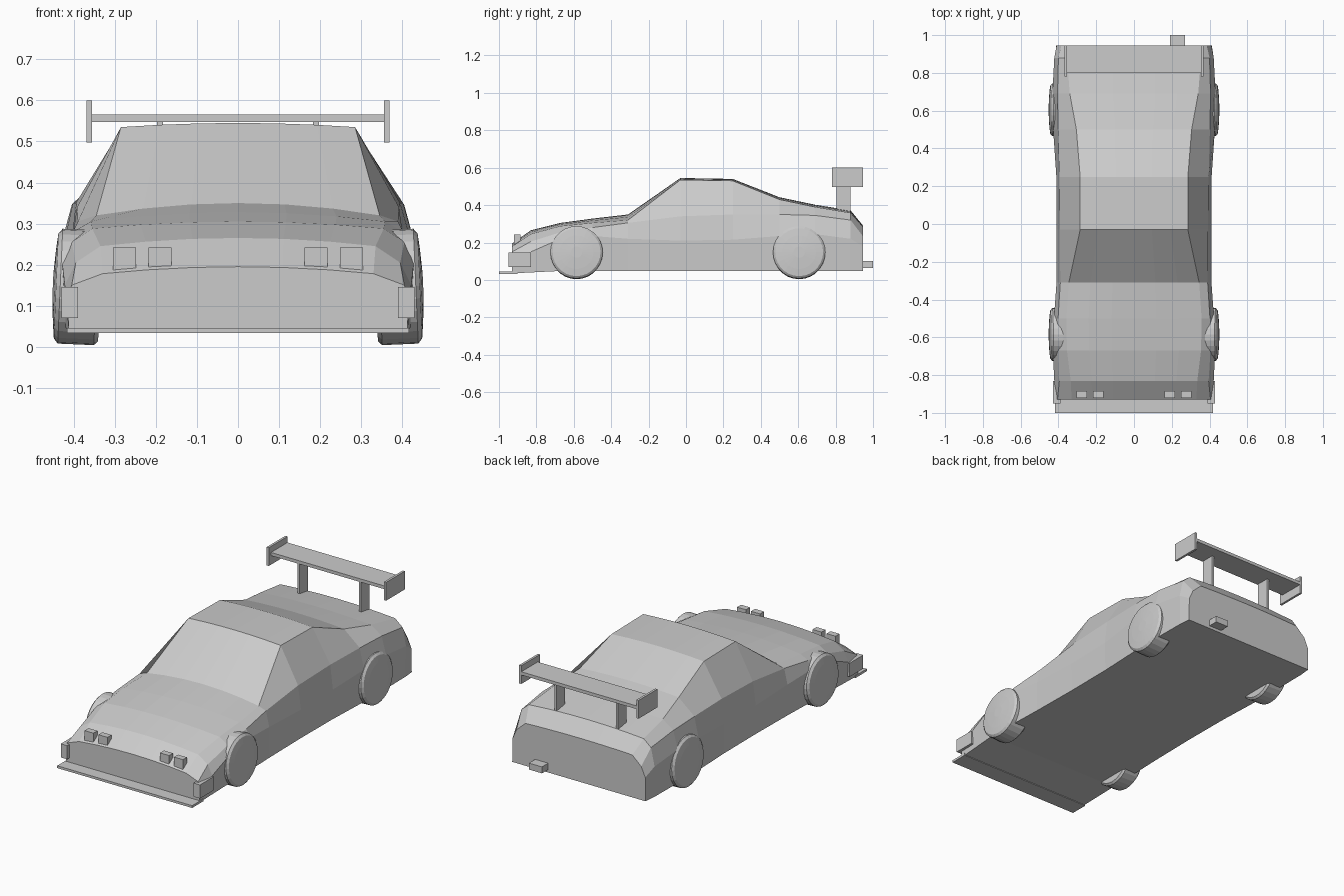
import bpy, bmesh, math
from mathutils import Matrix

if "Cube" in bpy.data.objects:
    bpy.data.objects.remove(bpy.data.objects["Cube"])

grey = bpy.data.materials.new("light grey")
grey.diffuse_color = (0.6, 0.6, 0.6, 1)
grey.use_nodes = True
grey.node_tree.nodes["Principled BSDF"].inputs["Base Color"].default_value = grey.diffuse_color


def finish(name, bm):
    bmesh.ops.recalc_face_normals(bm, faces=bm.faces[:])
    mesh = bpy.data.meshes.new(name)
    bm.to_mesh(mesh)
    bm.free()
    mesh.materials.append(grey)
    obj = bpy.data.objects.new(name, mesh)
    bpy.context.collection.objects.link(obj)
    return obj


def box(name, x, y, z):
    """Box from (low, high) pairs."""
    bm = bmesh.new()
    bmesh.ops.create_cube(bm, size=1)
    for v in bm.verts:
        for i, (lo, hi) in enumerate((x, y, z)):
            v.co[i] = (lo + hi) / 2 + v.co[i] * (hi - lo)
    return finish(name, bm)


def pair(name, x, y, z):
    """The same box on both sides of the car."""
    box("right_" + name, x, y, z)
    box("left_" + name, (-x[1], -x[0]), y, z)


def loft(name, rings):
    """Skin a list of closed rings and cap the ends."""
    bm = bmesh.new()
    loops = [[bm.verts.new(p) for p in ring] for ring in rings]
    n = len(loops[0])
    for a, b in zip(loops, loops[1:]):
        for i in range(n):
            j = (i + 1) % n
            bm.faces.new((a[i], a[j], b[j], b[i]))
    bm.faces.new(loops[0])
    bm.faces.new(loops[-1])
    return finish(name, bm)


# Body stations: y, top z, upper edge x z, shoulder x z, widest x z, sill x z
STATIONS = [
    (-0.93, 0.195, 0.33, 0.178, 0.405, 0.15, 0.416, 0.12, 0.412, 0.035),
    (-0.83, 0.265, 0.335, 0.245, 0.395, 0.205, 0.422, 0.15, 0.415, 0.04),
    (-0.67, 0.305, 0.355, 0.288, 0.405, 0.255, 0.43, 0.22, 0.42, 0.048),
    (-0.50, 0.328, 0.358, 0.305, 0.402, 0.28, 0.424, 0.235, 0.416, 0.048),
    (-0.31, 0.350, 0.345, 0.320, 0.390, 0.305, 0.410, 0.22, 0.410, 0.048),
    (-0.03, 0.545, 0.285, 0.535, 0.392, 0.340, 0.410, 0.21, 0.406, 0.048),
    (0.25, 0.540, 0.285, 0.530, 0.395, 0.350, 0.411, 0.215, 0.408, 0.048),
    (0.50, 0.442, 0.305, 0.430, 0.402, 0.350, 0.428, 0.235, 0.418, 0.048),
    (0.69, 0.402, 0.340, 0.390, 0.405, 0.345, 0.432, 0.245, 0.420, 0.048),
    (0.88, 0.372, 0.355, 0.358, 0.400, 0.320, 0.422, 0.22, 0.418, 0.048),
    (0.945, 0.292, 0.330, 0.285, 0.385, 0.235, 0.410, 0.18, 0.412, 0.048),
]


def body_ring(y, top, xe, ze, xs, zs, xm, zm, xb, zb):
    half = [(xe * t, top - (top - ze) * t * t) for t in (0.33, 0.67, 1)]
    half += [(xs, zs), (xm, zm), (xb, zb)]
    outline = [(0, top)] + half + [(-x, z) for x, z in reversed(half)]
    return [(x, y, z) for x, z in outline]


loft("body", [body_ring(*s) for s in STATIONS])

# Wheels: cambered drums with a shallow domed outer face
WHEEL_PROFILE = [(-0.06, 0.13), (-0.05, 0.14), (0.038, 0.14), (0.048, 0.128),
                 (0.052, 0.09), (0.056, 0.03)]
SIDES = 28


def wheel(name, side, y):
    rings = [[(x, r * math.cos(a), r * math.sin(a))
              for a in (2 * math.pi * k / SIDES for k in range(SIDES))]
             for x, r in WHEEL_PROFILE]
    obj = loft(name, rings)
    camber = Matrix.Rotation(math.radians(-2.5), 4, 'Y')
    place = Matrix.Translation((0.395, y, 0.146)) @ camber
    if side < 0:
        place = Matrix.Scale(-1, 4, (1, 0, 0)) @ place
    obj.data.transform(place)
    if side < 0:
        obj.data.flip_normals()


for side, label in ((1, "right"), (-1, "left")):
    wheel(label + "_front_wheel", side, -0.585)
    wheel(label + "_rear_wheel", side, 0.605)

# Front splitter and corner blocks
box("splitter", (-0.417, 0.417), (-1.0, -0.90), (0.033, 0.046))
pair("bumper_corner", (0.39, 0.43), (-0.95, -0.83), (0.07, 0.146))

# Four raised lamps on the nose
pair("inner_lamp", (0.162, 0.218), (-0.92, -0.885), (0.19, 0.242))
pair("outer_lamp", (0.249, 0.304), (-0.92, -0.885), (0.186, 0.242))

# Rear wing with struts and end plates
box("wing_blade", (-0.36, 0.36), (0.80, 0.945), (0.548, 0.566))
pair("wing_end_plate", (0.356, 0.369), (0.78, 0.945), (0.498, 0.60))
pair("wing_strut", (0.183, 0.197), (0.805, 0.88), (0.36, 0.55))

# Exhaust box
box("exhaust", (0.19, 0.27), (0.93, 1.0), (0.064, 0.10))
